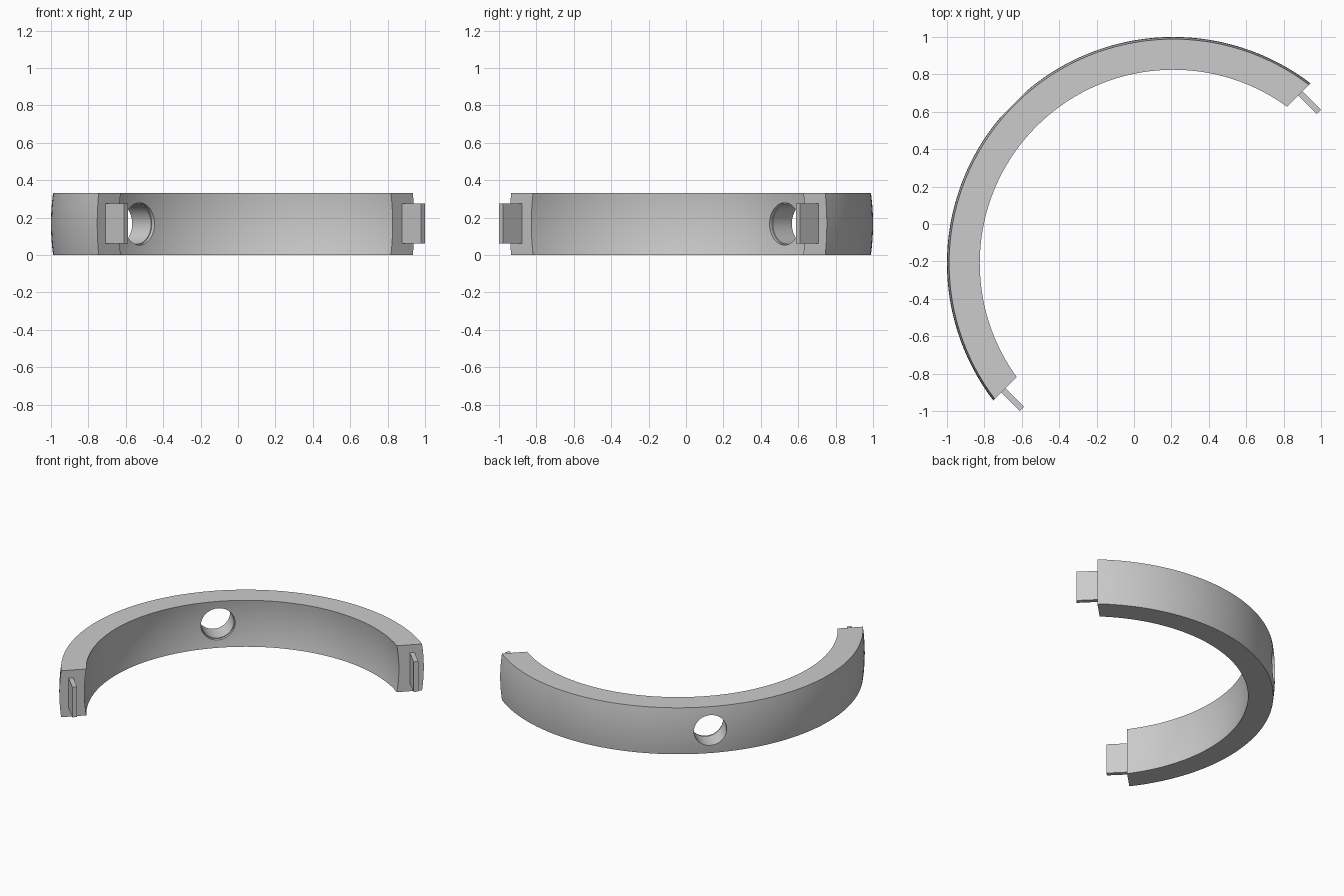
import bpy, bmesh, math
from mathutils import Matrix, Vector

cube = bpy.data.objects.get("Cube")
if cube:
    bpy.data.objects.remove(cube, do_unlink=True)

CENTER = Vector((0.21, -0.21, 0.166))   # centre of the ring's spherical faces
HALF = 0.166                            # half height
R_OUT, R_IN = 1.21, 1.048
CUT = 0.19                              # end faces lie on x - y = CUT
OUTWARD = Vector((-1, 1, 0)).normalized()

grey = bpy.data.materials.new("grey")
grey.use_nodes = True
grey.diffuse_color = (0.6, 0.6, 0.6, 1)
grey.node_tree.nodes["Principled BSDF"].inputs["Base Color"].default_value = (0.6, 0.6, 0.6, 1)


def add_object(name, bm):
    bmesh.ops.recalc_face_normals(bm, faces=bm.faces)
    mesh = bpy.data.meshes.new(name)
    bm.to_mesh(mesh)
    bm.free()
    mesh.materials.append(grey)
    obj = bpy.data.objects.new(name, mesh)
    bpy.context.collection.objects.link(obj)
    return obj


def arc(radius, steps=12):
    heights = [HALF * (2 * i / steps - 1) for i in range(steps + 1)]
    return [Vector((math.sqrt(radius ** 2 - z * z), 0, z)) for z in heights]


# Ring section: spherical outer and inner faces, flat top and bottom
bm = bmesh.new()
verts = [bm.verts.new(p) for p in arc(R_OUT) + arc(R_IN)[::-1]]
edges = [bm.edges.new((v, verts[i - 1])) for i, v in enumerate(verts)]
bmesh.ops.spin(bm, geom=verts + edges, cent=(0, 0, 0), axis=(0, 0, 1),
               angle=2 * math.pi, steps=144)
bmesh.ops.remove_doubles(bm, verts=bm.verts, dist=0.0001)
bmesh.ops.translate(bm, verts=bm.verts, vec=CENTER)

# Slice off the open side and cap both ends
cut = bmesh.ops.bisect_plane(bm, geom=bm.verts[:] + bm.edges[:] + bm.faces[:],
                             plane_co=(CUT / 2, -CUT / 2, 0), plane_no=(1, -1, 0),
                             clear_outer=True)
rim = [e for e in cut["geom_cut"] if isinstance(e, bmesh.types.BMEdge)]
bmesh.ops.holes_fill(bm, edges=rim, sides=0)
ring = add_object("ring_section", bm)


# Radial hole with a shallow wider recess on the inner face
def bore(name, radius, start, end):
    bm = bmesh.new()
    turn = OUTWARD.to_track_quat('Z', 'Y').to_matrix().to_4x4()
    place = Matrix.Translation(CENTER + OUTWARD * (start + end) / 2) @ turn
    bmesh.ops.create_cone(bm, cap_ends=True, segments=64, radius1=radius,
                          radius2=radius, depth=end - start, matrix=place)
    cutter = add_object(name, bm)
    cutter.hide_render = True
    mod = ring.modifiers.new(name, 'BOOLEAN')
    mod.operation = 'DIFFERENCE'
    mod.solver = 'EXACT'
    mod.object = cutter
    bpy.context.view_layer.objects.active = ring
    bpy.ops.object.modifier_apply(modifier=name)
    bpy.data.objects.remove(cutter, do_unlink=True)


bore("hole_cutter", 0.108, 0.9, 1.4)
bore("recess_cutter", 0.113, 0.9, 1.062)

bpy.ops.object.select_all(action='DESELECT')
ring.select_set(True)
bpy.context.view_layer.objects.active = ring
bpy.ops.object.shade_smooth_by_angle(angle=math.radians(30))

# Thin connecting tab standing out of each end face
for name, side in (("left_tab", 1), ("right_tab", -1)):
    bm = bmesh.new()
    along, across = -OUTWARD, Vector((1, 1, 0)).normalized()
    near, far = 0.16 / math.sqrt(2), 0.39 / math.sqrt(2)
    mid = along * (near + far) / 2 + across * side * 1.1225
    place = (Matrix.Translation((mid.x, mid.y, 0.1675))
             @ Matrix.Rotation(-math.pi / 4, 4, 'Z')
             @ Matrix.Diagonal((far - near, 0.031, 0.215, 1)))
    bmesh.ops.create_cube(bm, size=1, matrix=place)
    add_object(name, bm)
